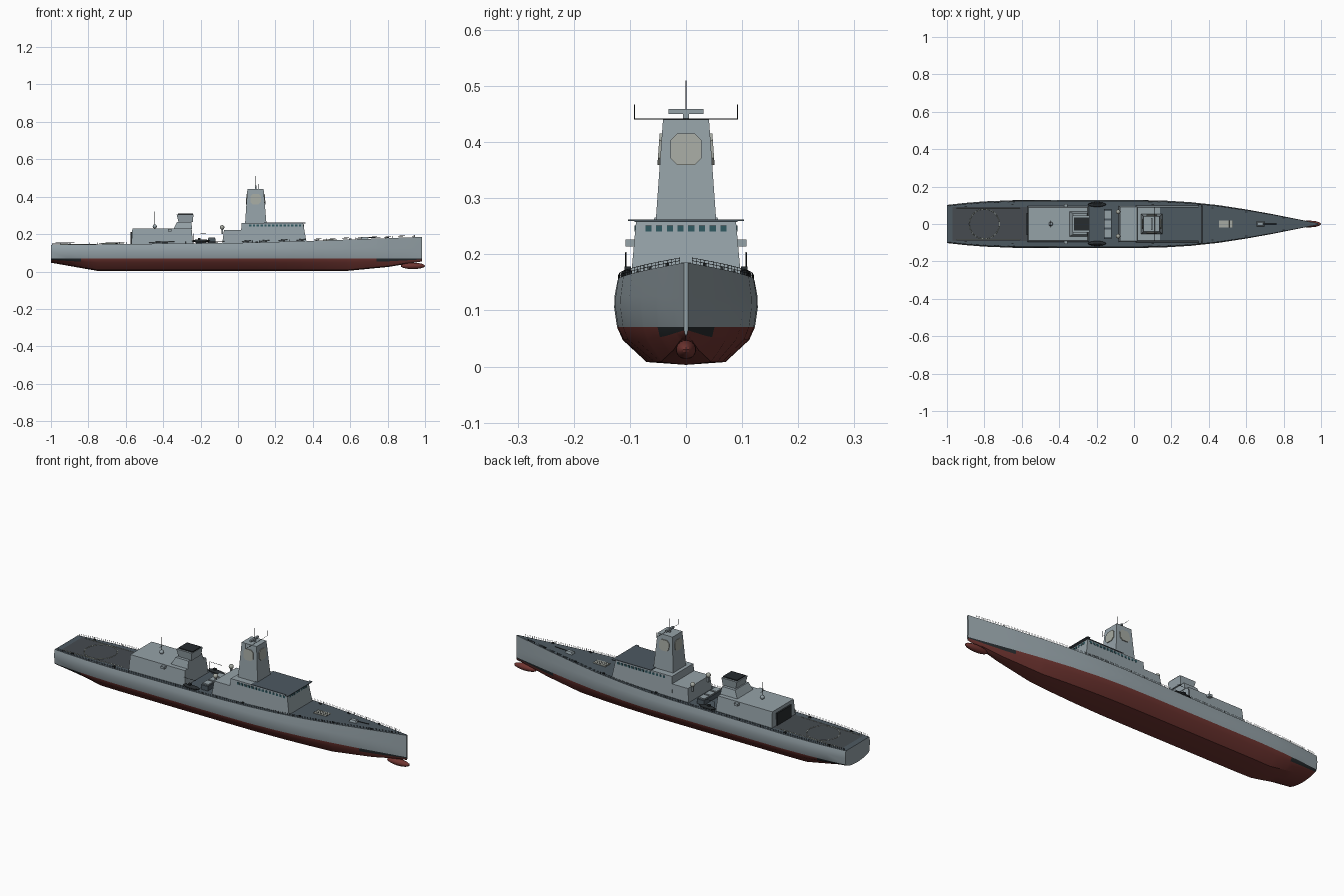
import bpy, bmesh, math
from mathutils import Vector

if "Cube" in bpy.data.objects:
    bpy.data.objects.remove(bpy.data.objects["Cube"])

def mat(name, c):
    m = bpy.data.materials.new(name)
    m.diffuse_color = (*c, 1)
    m.use_nodes = True
    m.node_tree.nodes["Principled BSDF"].inputs["Base Color"].default_value = m.diffuse_color
    return m

GREY = mat("hull_grey", (.30, .36, .39))
DECK = mat("deck_dark", (.075, .10, .12))
RED = mat("bottom_red", (.16, .035, .03))
BLACK = mat("near_black", (.02, .025, .028))
PANEL = mat("radar_panel", (.38, .40, .36))
GLASS = mat("glass", (.03, .10, .12))
PAD = mat("flight_deck", (.06, .07, .08))
LINE = mat("deck_marking", (.5, .55, .45))

def finish(name, bm, mats, smooth=False):
    bmesh.ops.recalc_face_normals(bm, faces=bm.faces[:])
    me = bpy.data.meshes.new(name)
    bm.to_mesh(me)
    bm.free()
    ob = bpy.data.objects.new(name, me)
    bpy.context.collection.objects.link(ob)
    for m in mats:
        me.materials.append(m)
    if smooth:
        bpy.ops.object.select_all(action='DESELECT')
        ob.select_set(True)
        bpy.context.view_layer.objects.active = ob
        bpy.ops.object.shade_smooth_by_angle(angle=math.radians(28))
    return ob

def lerp(table, x):
    for (a, p), (b, q) in zip(table, table[1:]):
        if x <= b:
            return p + (q - p) * (x - a) / (b - a)
    return table[-1][1]

def block(name, low, high, z0, z1, m=GREY, y=0):
    """Tapered block: low/high = (x min, x max, half width)."""
    bm = bmesh.new()
    rings = []
    for (a, b, w), z in ((low, z0), (high, z1)):
        rings.append([bm.verts.new(p) for p in
                      ((a, y - w, z), (b, y - w, z), (b, y + w, z), (a, y + w, z))])
    bm.faces.new(rings[0])
    bm.faces.new(rings[1])
    for i in range(4):
        j = (i + 1) % 4
        bm.faces.new((rings[0][i], rings[0][j], rings[1][j], rings[1][i]))
    return finish(name, bm, [m])

def box(name, x0, x1, hw, z0, z1, m=GREY, y=0):
    return block(name, (x0, x1, hw), (x0, x1, hw), z0, z1, m, y)

def wire(name, paths, r, m=BLACK):
    cu = bpy.data.curves.new(name, 'CURVE')
    cu.dimensions = '3D'
    cu.bevel_depth = r
    cu.bevel_resolution = 0
    cu.use_fill_caps = True
    for pts in paths:
        s = cu.splines.new('POLY')
        s.points.add(len(pts) - 1)
        for p, c in zip(s.points, pts):
            p.co = (*c, 1)
    cu.materials.append(m)
    ob = bpy.data.objects.new(name, cu)
    bpy.context.collection.objects.link(ob)

def ball(name, loc, scale, m=GREY):
    bm = bmesh.new()
    bmesh.ops.create_uvsphere(bm, u_segments=20, v_segments=12, radius=1)
    for v in bm.verts:
        v.co = Vector(loc) + v.co * Vector(scale)
    return finish(name, bm, [m], True)

# Hull lofted from stations
BEAM = [(-1, .102), (-.9, .113), (-.8, .121), (-.65, .127), (0, .128), (.15, .126), (.3, .117),
        (.45, .101), (.6, .078), (.75, .051), (.9, .021), (.985, .004)]
SHEER = [(-1, .143), (0, .153), (.4, .164), (.985, .185)]
KEEL = [(-1, .047), (-.75, .003), (.58, .003), (.8, .024), (.985, .054)]
deck_z = lambda x: lerp(SHEER, x)
edge = lambda x: lerp(BEAM, x) * .955

bm = bmesh.new()
rows = []
xs = sorted({t[0] for t in BEAM + KEEL} | {-.84, -.4, .74, .95})
for x in xs:
    b, k, d = lerp(BEAM, x), lerp(KEEL, x), deck_z(x)
    sec = [(.55 * b, k + .005), (.88 * b, k + (.07 - k) * .66), (.96 * b, .07),
           (b, .105), (.995 * b, .125), (edge(x), d)]
    pts = [(-y, z) for y, z in sec[::-1]] + [(0, k)] + sec
    rows.append([bm.verts.new((x, y, z)) for y, z in pts])
n = len(rows[0])
for r, s in zip(rows, rows[1:]):
    for i in range(n):
        j = (i + 1) % n
        f = bm.faces.new((r[i], r[j], s[j], s[i]))
        mx = f.calc_center_median().x
        if i == n - 1:
            f.material_index = 1
        elif 3 <= i <= 8:
            f.material_index = 3 if i in (3, 8) and not -.84 < mx < .74 else 2
bm.faces.new(rows[0])
bm.faces.new(rows[-1])
finish("hull", bm, [GREY, DECK, RED, BLACK], True)
ball("bow_bulb", (.935, 0, .03), (.065, .018, .017), RED)

# Deck edge railings
for s, side in ((-1, "right"), (1, "left")):
    rx = [-.99 + i * .0395 for i in range(50)]
    pos = lambda x, h: (x, s * edge(x) * .985, deck_z(x) + h)
    paths = [[pos(x, h) for x in rx] for h in (.005, .01)]
    paths += [[pos(x, 0), pos(x, .01)] for x in rx]
    wire("railing_" + side, paths, .0005)

# Flight deck with markings
bm = bmesh.new()
bm.faces.new([bm.verts.new((x, y, deck_z(x) + .001)) for x, y in
              ((-.97, -.09), (-.57, -.09), (-.57, .09), (-.97, .09))])
finish("flight_deck", bm, [PAD])
circle = [(-.8 + .08 * math.cos(a), .08 * math.sin(a), deck_z(-.8 + .08 * math.cos(a)) + .0015)
          for a in [i * math.tau / 40 for i in range(41)]]
wire("landing_markings", [circle] + [[(-.95, y, deck_z(-.95) + .0015), (-.61, y, deck_z(-.61) + .0015)]
                                     for y in (-.085, .085)], .0012, LINE)

# Forward superstructure
block("bridge_block", (.01, .368, .099), (.02, .348, .089), .148, .259)
block("bridge_aft_block", (-.085, .03, .098), (-.075, .03, .092), .146, .222)
box("bridge_roof", .14, .36, .092, .258, .262, DECK)
box("bridge_roof_lip", .345, .362, .103, .259, .262, DECK)
box("bridge_front_sill", .355, .373, .097, .155, .162, DECK)
bm = bmesh.new()
def pane(c, sx, sy, sz):
    r = bmesh.ops.create_cube(bm, size=1)
    for v in r["verts"]:
        v.co = Vector(c) + v.co * Vector((sx, sy, sz))
for i in range(8):
    pane((.350, -.067 + i * .0191, .246), .004, .011, .011)
for i in range(14):
    for s in (-1, 1):
        pane((.065 + i * .0205, s * .0903, .246), .012, .003, .011)
finish("bridge_windows", bm, [GLASS])

# Enclosed mast with octagonal radar panels
block("mast", (.038, .152, .054), (.05, .137, .041), .258, .44)
def octagon(name, center, normal, r=.028, t=.003):
    nrm = Vector(normal).normalized()
    u = Vector((0, 0, 1)).cross(nrm).normalized()
    v = nrm.cross(u)
    bm = bmesh.new()
    c = .55 * r
    ring = [(r, -c), (r, c), (c, r), (-c, r), (-r, c), (-r, -c), (-c, -r), (c, -r)]
    f = bm.faces.new([bm.verts.new(Vector(center) + u * a + v * b - nrm * t) for a, b in ring])
    g = bmesh.ops.extrude_face_region(bm, geom=[f])["geom"]
    for w in g:
        if isinstance(w, bmesh.types.BMVert):
            w.co += nrm * t * 2
    finish(name, bm, [PANEL])
octagon("radar_panel_front", (.142, 0, .387), (1, 0, .083))
octagon("radar_panel_back", (.0465, 0, .387), (-1, 0, .067))
octagon("radar_panel_right", (.094, -.046, .387), (0, -1, .072))
octagon("radar_panel_left", (.094, .046, .387), (0, 1, .072))
box("radar_pedestal", .09, .1, .005, .44, .451)
box("radar_bar", .09, .1, .031, .45, .459)
wire("mast_pole", [[(.095, 0, .455), (.095, 0, .51)]], .0013)
wire("mast_yard", [[(.11, -.092, .467), (.11, -.092, .441), (.11, .092, .441), (.11, .092, .467)]], .0011)

# Hangar, funnel and door
block("hangar", (-.57, -.24, .097), (-.565, -.248, .089), .145, .229)
box("hangar_door", -.574, -.566, .06, .148, .212, BLACK)
block("funnel_base", (-.345, -.245, .066), (-.325, -.25, .056), .228, .266)
block("funnel", (-.318, -.242, .04), (-.328, -.238, .045), .264, .305)
box("funnel_cap", -.322, -.24, .035, .304, .31, BLACK)
wire("aft_antenna", [[(-.445, 0, .229), (-.445, 0, .32)],
                     [(-.445, -.02, .27), (-.445, .02, .27)]], .001)
ball("aft_radome", (-.445, 0, .241), (.011, .011, .011))

# Midships gear
box("midships_launcher", -.16, -.12, .08, .15, .176, DECK)
for y in (-.05, 0, .05):
    box("launcher_box", -.157, -.123, .02, .176, .182, GREY, y)
for s, side in ((-1, "right"), (1, "left")):
    ball("radome_" + side, (-.085, s * .065, .236), (.012, .012, .012), PANEL)
    box("radome_post_" + side, -.089, -.081, .004, .2, .228, GREY, s * .065)
    box("hangar_lamp_" + side, -.375, -.355, .009, .214, .226, GREY, s * .099)
    # Boat and its davit
    boat = ball("boat_" + side, (-.198, s * .104, .163), (.048, .013, .009), BLACK)
    box("boat_console_" + side, -.215, -.2, .006, .165, .178, BLACK, s * .104)
    box("boat_cradle_" + side, -.225, -.17, .006, .15, .158, DECK, s * .104)
    wire("davit_" + side, [[(-.24, s * .107, .15), (-.24, s * .107, .203), (-.17, s * .107, .203)]], .0013)

# Foredeck gun, launch cells and bollards
box("launch_cells", .455, .528, .02, .164, .17, PANEL)
wire("cell_grid", [[(.455 + i * .01825, -.02, .1705), (.455 + i * .01825, .02, .1705)] for i in range(5)]
     + [[(.455, y, .1705), (.528, y, .1705)] for y in (-.01, 0, .01)], .0005)
block("gun_house", (.655, .7, .014), (.66, .69, .009), .171, .185)
wire("gun_barrel", [[(.69, 0, .181), (.762, 0, .184)]], .0018)
for x in (-.9, -.65, .1, .42, .6, .8):
    for s in (-1, 1):
        box("bollard", x - .006, x + .006, .003, deck_z(x), deck_z(x) + .006, BLACK, s * edge(x) * .86)
